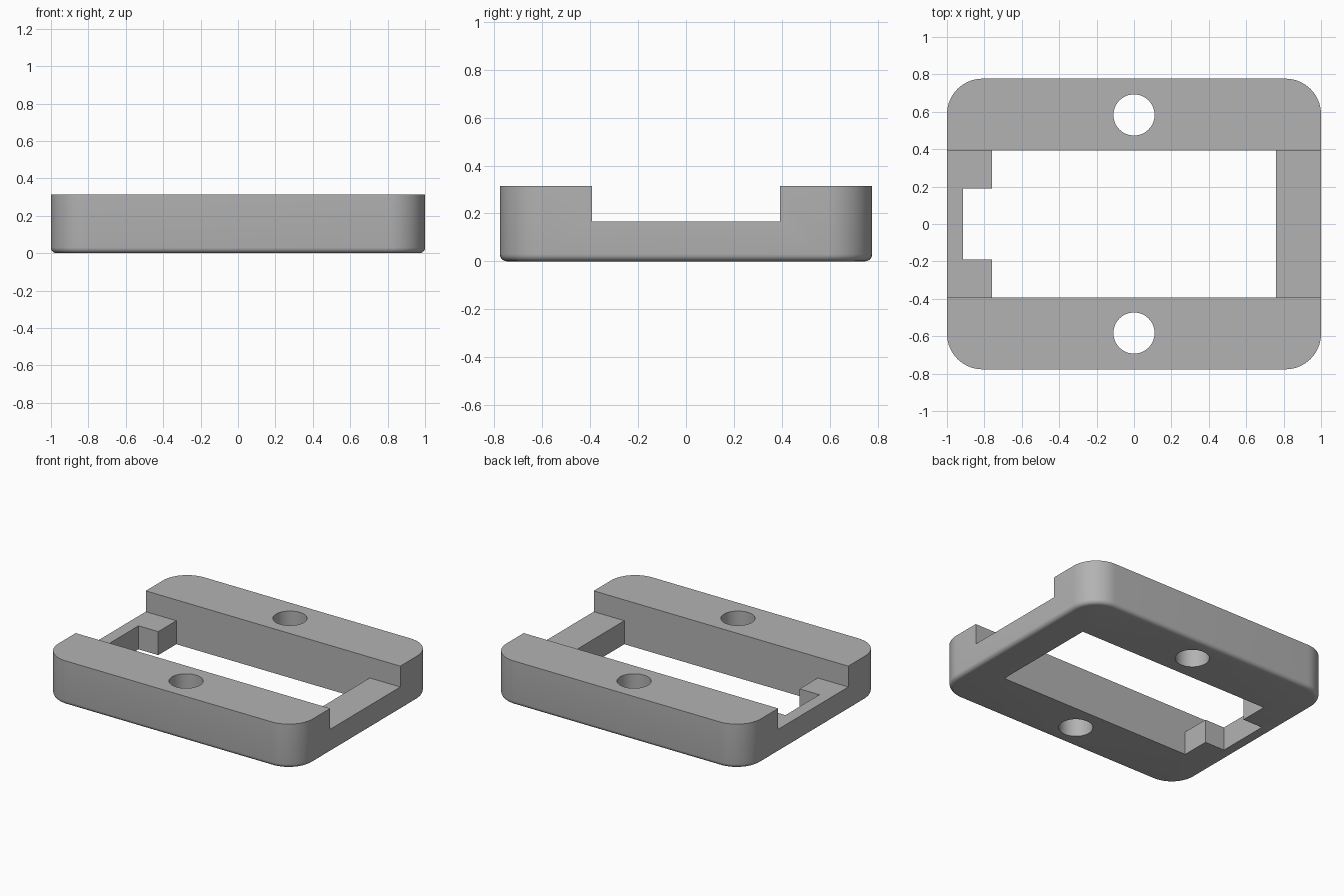
import bpy, bmesh, math
from mathutils import Vector

old = bpy.data.objects.get("Cube")
if old:
    bpy.data.objects.remove(old, do_unlink=True)

HALF_Y, HEIGHT, LEDGE = 0.777, 0.315, 0.167
OPEN_Y = 0.393

grey = bpy.data.materials.new("plain_grey")
grey.use_nodes = True
color = (0.45, 0.45, 0.45, 1)
grey.diffuse_color = color
grey.node_tree.nodes["Principled BSDF"].inputs["Base Color"].default_value = color


def box_mesh(lo, hi):
    """Box between two opposite corners, as a bmesh."""
    bm = bmesh.new()
    bmesh.ops.create_cube(bm, size=1)
    lo, hi = Vector(lo), Vector(hi)
    for v in bm.verts:
        v.co = (lo + hi) / 2 + v.co * (hi - lo)
    return bm


def make_object(name, bm):
    mesh = bpy.data.meshes.new(name)
    bm.to_mesh(mesh)
    bm.free()
    mesh.materials.append(grey)
    obj = bpy.data.objects.new(name, mesh)
    bpy.context.collection.objects.link(obj)
    return obj


# Frame body: rounded upright corners, small fillet around the underside
bm = box_mesh((-1, -HALF_Y, 0), (1, HALF_Y, HEIGHT))
upright = [e for e in bm.edges if abs(e.verts[0].co.z - e.verts[1].co.z) > 0.1]
bmesh.ops.bevel(bm, geom=upright, offset=0.19, segments=14, profile=0.5, affect='EDGES')
under = [e for e in bm.edges if all(v.co.z < 0.001 for v in e.verts)]
bmesh.ops.bevel(bm, geom=under, offset=0.03, segments=5, profile=0.5, affect='EDGES')
frame = make_object("frame", bm)

# Cutters: cross channel, central opening, side notch, two screw holes
cutters = [
    make_object("channel_cutter", box_mesh((-2, -OPEN_Y, LEDGE), (2, OPEN_Y, 1))),
    make_object("opening_cutter", box_mesh((-0.76, -OPEN_Y, -1), (0.76, OPEN_Y, 0.9))),
    make_object("notch_cutter", box_mesh((-0.915, -0.19, -1), (-0.5, 0.19, 0.8))),
]
for side, y in (("front", -0.583), ("back", 0.583)):
    bm = bmesh.new()
    bmesh.ops.create_cone(bm, cap_ends=True, segments=48, radius1=0.11, radius2=0.11, depth=2)
    bmesh.ops.translate(bm, verts=bm.verts, vec=(0, y, 0))
    cutters.append(make_object(side + "_hole_cutter", bm))

bpy.ops.object.select_all(action='DESELECT')
frame.select_set(True)
bpy.context.view_layer.objects.active = frame
for cutter in cutters:
    cutter.hide_render = True
    mod = frame.modifiers.new(cutter.name, 'BOOLEAN')
    mod.operation = 'DIFFERENCE'
    mod.solver = 'EXACT'
    mod.object = cutter
    bpy.ops.object.modifier_apply(modifier=mod.name)
for cutter in cutters:
    bpy.data.objects.remove(cutter, do_unlink=True)

bpy.ops.object.shade_smooth_by_angle(angle=math.radians(30))
